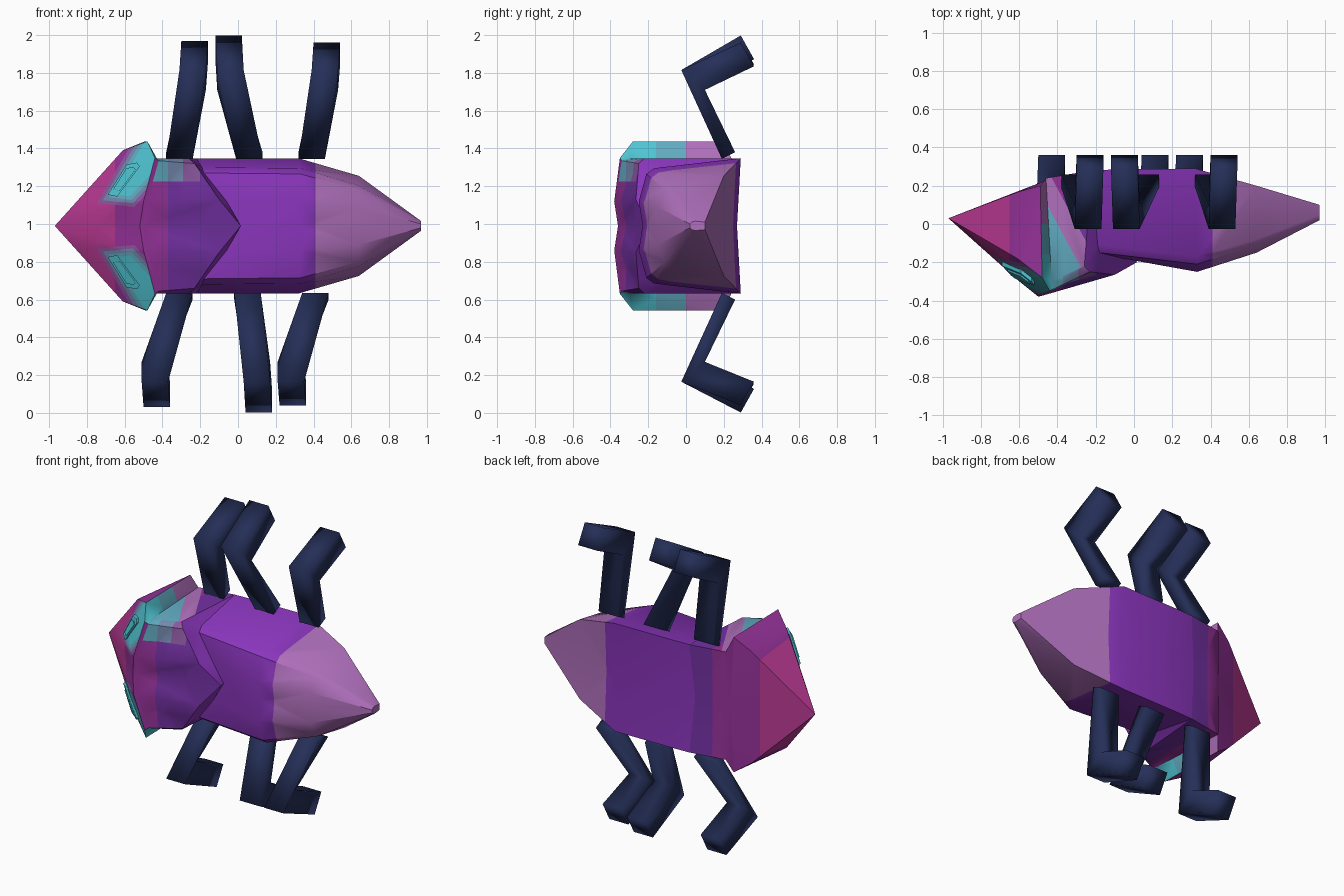
import bpy, bmesh, math
from mathutils import Vector
from mathutils.bvhtree import BVHTree

cube = bpy.data.objects.get("Cube")
if cube:
    bpy.data.objects.remove(cube, do_unlink=True)

MID = 0.99  # height of the mirror plane


def material(name, *rgb):
    linear = [((c / 255 + 0.055) / 1.055) ** 2.4 for c in rgb] + [1]
    m = bpy.data.materials.new(name)
    m.use_nodes = True
    m.diffuse_color = linear
    m.node_tree.nodes["Principled BSDF"].inputs["Base Color"].default_value = linear
    return m


NAMES = ["magenta", "plum", "deep_purple", "violet", "mauve", "cyan", "pale_teal", "grey_teal",
         "dusty_purple", "navy"]
COLOURS = [(186, 57, 148), (150, 50, 154), (116, 49, 164), (138, 53, 188), (176, 112, 188),
           (80, 198, 212), (98, 172, 194), (116, 138, 176), (140, 88, 160), (37, 47, 88)]
MATS = {n: material(n, *c) for n, c in zip(NAMES, COLOURS)}


def finish(bm, name, mats, angle):
    bmesh.ops.recalc_face_normals(bm, faces=bm.faces[:])
    mesh = bpy.data.meshes.new(name)
    bm.to_mesh(mesh)
    obj = bpy.data.objects.new(name, mesh)
    bpy.context.collection.objects.link(obj)
    obj.location.z = MID
    for m in mats:
        mesh.materials.append(MATS[m])
    bpy.ops.object.select_all(action="DESELECT")
    obj.select_set(True)
    bpy.context.view_layer.objects.active = obj
    bpy.ops.object.shade_smooth_by_angle(angle=math.radians(angle))


# Body cross-sections, half of each: back centre, back corner, side, chamfer, ridge, front centre
SECTIONS = [
    [(-.97, .03, 0)] * 6,
    [(-.61, .17, 0), (-.6, .17, .37), (-.61, -.18, .4), (-.6, -.24, .3), (-.6, -.3, .13), (-.6, -.29, 0)],
    [(-.48, .22, 0), (-.49, .2, .448), (-.48, -.28, .448), (-.44, -.35, .36), (-.5, -.38, .13), (-.52, -.36, 0)],
    [(-.45, .24, 0), (-.46, .24, .358), (-.43, -.3, .358), (-.42, -.34, .345), (-.48, -.375, .13), (-.5, -.355, 0)],
    [(-.25, .26, 0), (-.22, .28, .358), (-.26, -.22, .358), (-.23, -.25, .33), (-.1, -.265, .14), (.015, -.2, 0)],
    [(-.1, .27, 0), (-.1, .285, .358), (-.19, -.11, .31), (-.18, -.15, .28), (-.06, -.18, .13), (.01, -.165, 0)],
    [(.33, .27, 0), (.32, .29, .358), (.33, -.17, .305), (.33, -.21, .275), (.33, -.25, .13), (.33, -.23, 0)],
    [(.6, .2, 0), (.64, .2, .265), (.64, -.08, .215), (.64, -.11, .19), (.64, -.15, .1), (.64, -.135, 0)],
    [(.97, .1, 0), (.97, .1, .02), (.97, .05, .025), (.97, .03, .02), (.97, .02, .01), (.97, .02, 0)],
]
COLS = 5
bm = bmesh.new()
rows = [[bm.verts.new(p) for p in s] for s in SECTIONS]
for i in range(len(rows) - 1):
    for j in range(COLS):
        f = bm.faces.new((rows[i][j], rows[i + 1][j], rows[i + 1][j + 1], rows[i][j + 1]))
        f.material_index = i * COLS + j  # remembers the panel until it is coloured
bm.faces.new(rows[-1]).material_index = 7 * COLS
bmesh.ops.remove_doubles(bm, verts=bm.verts[:], dist=1e-4)
bmesh.ops.triangulate(bm, faces=bm.faces[:])


def panel(f):
    return divmod(f.material_index, COLS)


def cut(point, normal, wanted):
    faces = [f for f in bm.faces if wanted(*panel(f))]
    geom = set(faces)
    for f in faces:
        geom.update(f.edges, f.verts)
    bmesh.ops.bisect_plane(bm, geom=list(geom), dist=1e-5, plane_co=point, plane_no=normal)


# Colour borders cut into the panels; the eye patch is bounded by three nested planes
PATCH = [(Vector(p), Vector(n).normalized()) for p, n in (
    ((-.74, 0, .13), (.86, 0, -.5)),
    ((-.74, 0, .12), (.1, 0, 1)),
    ((-.55, 0, .1), (-.73, 0, .68)))]
RINGS = {"cyan": .054, "pale_teal": .036, "grey_teal": .018, "dusty_purple": 0}
SLANT = Vector((1, .54, 0))
head_front = lambda i, j: i < 2 and j > 1
shield_front = lambda i, j: i == 3 and j > 1
shield_side = lambda i, j: i == 3 and j == 1
rim = lambda i, j: i == 2 and j == 1
for x in (-.65, -.37, .41):
    cut((x, 0, 0), (1, 0, 0), lambda i, j: True)
for point, normal in PATCH:
    for inset in RINGS.values():
        cut(point + normal * inset, normal, head_front)
for x in (-.29, -.2):
    cut((x, 0, 0), (1, 0, 0), shield_front)
cut((0, 0, .235), (0, 0, 1), shield_front)
for u in (-.4, -.3):
    cut((u, 0, 0), SLANT, shield_side)
for y in (-.16, 0):
    cut((0, y, 0), (0, 1, 0), rim)

# Mirror the half body
copy = bmesh.ops.duplicate(bm, geom=bm.verts[:] + bm.edges[:] + bm.faces[:])["geom"]
bmesh.ops.scale(bm, vec=(1, 1, -1), verts=[g for g in copy if isinstance(g, bmesh.types.BMVert)])
bmesh.ops.remove_doubles(bm, verts=bm.verts[:], dist=1e-4)


def colour(f):
    i, j = panel(f)
    c = f.calc_center_median()
    upper = c.z > 0
    c.z = abs(c.z)
    if head_front(i, j):
        depth = min((c - p).dot(n) for p, n in PATCH)
        for name, inset in RINGS.items():
            if depth > inset:
                return name
    if rim(i, j):
        return "cyan" if c.y < -.16 else "pale_teal" if c.y < 0 else "mauve"
    if i == 2 and j == 2:
        return "cyan"
    if upper and shield_side(i, j) and c.dot(SLANT) < -.3:
        return "pale_teal" if c.dot(SLANT) < -.4 else "mauve"
    if upper and shield_front(i, j) and c.z > .235 and c.x < -.2:
        return "pale_teal" if c.x < -.37 else "grey_teal" if c.x < -.29 else "dusty_purple"
    if c.x < -.65:
        return "magenta"
    if c.x < -.37:
        return "plum"
    if c.x > .41:
        return "mauve"
    return "deep_purple" if i < 4 else "violet"


for f in bm.faces:
    f.material_index = NAMES.index(colour(f))
finish(bm, "body", NAMES[:9], 33)
surface = BVHTree.FromBMesh(bm)


# Eyes: stepped slanted plates resting on the head
def eye(name, outline, side, lift):
    e = bmesh.new()
    top, base = [], []
    for x, h in outline:
        y = surface.ray_cast(Vector((x, -1, h * side)), Vector((0, 1, 0)))[0].y
        top.append(e.verts.new((x, y - lift, h * side)))
        base.append(e.verts.new((x, y + .01, h * side)))
    n = len(top)
    e.faces.new(top)
    e.faces.new(base)
    for k in range(n):
        e.faces.new((top[k], top[(k + 1) % n], base[(k + 1) % n], base[k]))
    finish(e, name, ["cyan"], 30)


OUTLINE = [(-.69, .165), (-.64, .155), (-.52, .315), (-.535, .335), (-.59, .325)]
centre = [sum(p[k] for p in OUTLINE) / len(OUTLINE) for k in (0, 1)]
INNER = [[centre[k] + (p[k] - centre[k]) * .7 for k in (0, 1)] for p in OUTLINE]

# Legs: softly shaded bent side profile swept across the width, given by hip, knee and foot
PROFILE = [(.19, .355), (-.025, .825), (.29, 1), (.36, .875), (.10, .72), (.26, .39)]


def leg(name, hip, knee, foot, drop, side):
    b = bmesh.new()
    xs = [hip, knee, foot, foot, knee, hip]
    ends = []
    for w in (0, .14):
        ends.append([b.verts.new((x + w, y, side * (h - (drop if k in (2, 3) else 0))))
                     for k, (x, (y, h)) in enumerate(zip(xs, PROFILE))])
    for v in ends:
        b.faces.new((v[0], v[1], v[4], v[5]))
        b.faces.new((v[1], v[2], v[3], v[4]))
    for k in range(6):
        n = (k + 1) % 6
        b.faces.new((ends[0][k], ends[0][n], ends[1][n], ends[1][k]))
    finish(b, name, ["navy"], 180)


LEGS = {
    "left": (1, [(-.38, -.31, -.3, .02), (-.01, -.11, -.12, -.008), (.32, .39, .4, .03)]),
    "right": (-1, [(-.38, -.51, -.5, .04), (-.02, .03, .04, .012), (.34, .21, .22, .05)]),
}
for label, (side, trio) in LEGS.items():
    eye(label + "_eye", OUTLINE, side, .022)
    eye(label + "_eye_ridge", INNER, side, .03)
    for place, pose in zip(("front", "middle", "rear"), trio):
        leg(f"{label}_{place}_leg", *pose, side)
